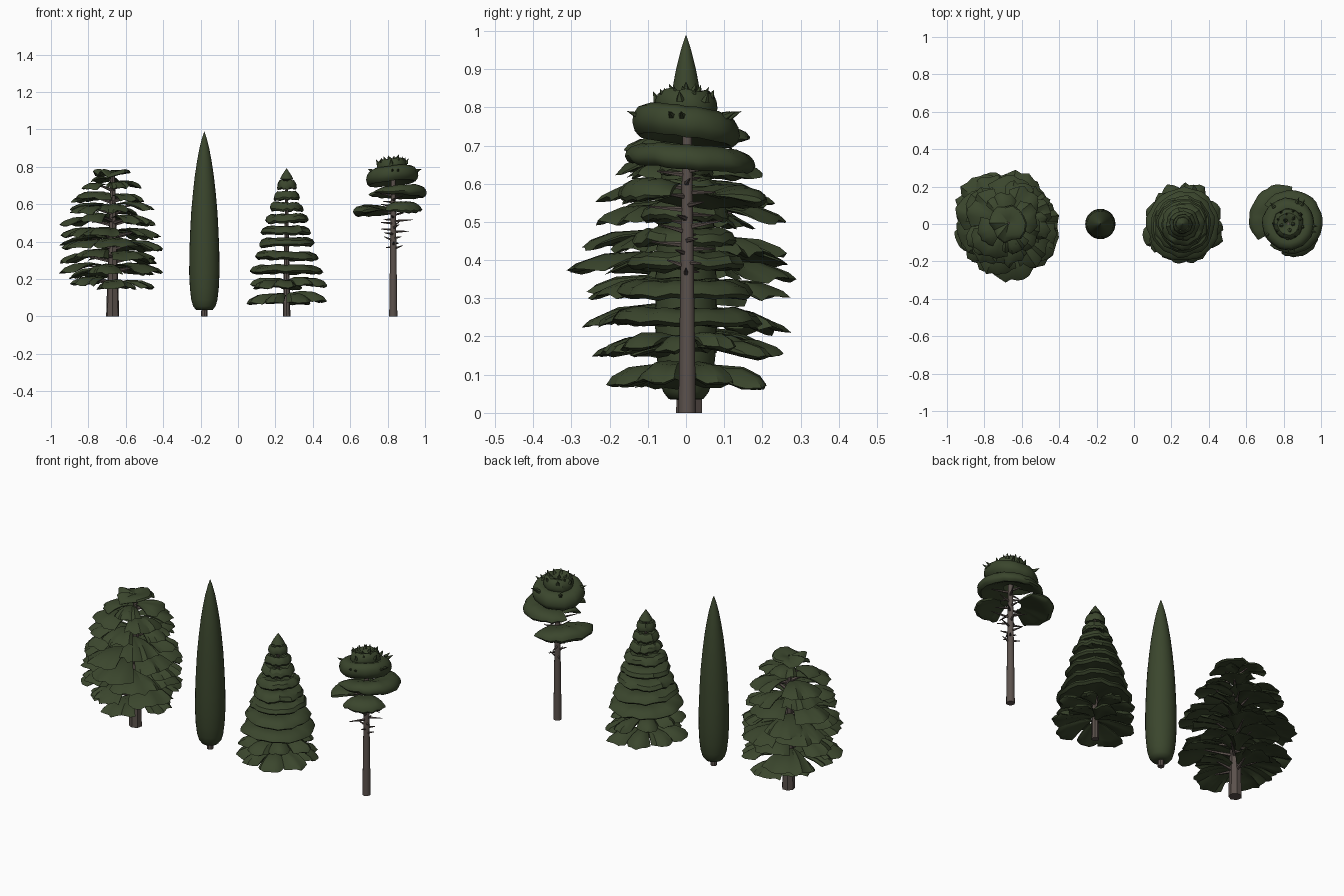
import bpy, bmesh, math, random
from mathutils import Vector, Matrix

if "Cube" in bpy.data.objects:
    bpy.data.objects.remove(bpy.data.objects["Cube"])

random.seed(4)


def material(name, col):
    m = bpy.data.materials.new(name)
    m.diffuse_color = (*col, 1)
    m.use_nodes = True
    m.node_tree.nodes["Principled BSDF"].inputs["Base Color"].default_value = m.diffuse_color
    return m


GREEN = material("needle green", (0.043, 0.061, 0.026))
BARK = material("bark brown", (0.105, 0.083, 0.073))


def finish(bm, name, mat, angle=38):
    bmesh.ops.recalc_face_normals(bm, faces=bm.faces)
    me = bpy.data.meshes.new(name)
    bm.to_mesh(me)
    bm.free()
    me.materials.append(mat)
    ob = bpy.data.objects.new(name, me)
    bpy.context.collection.objects.link(ob)
    bpy.ops.object.select_all(action='DESELECT')
    ob.select_set(True)
    bpy.context.view_layer.objects.active = ob
    bpy.ops.object.shade_smooth_by_angle(angle=math.radians(angle))
    return ob


def cone(bm, p, q, r1, r2, sides=7):
    p, q = Vector(p), Vector(q)
    d = q - p
    rot = d.to_track_quat('Z', 'Y').to_matrix().to_4x4()
    bmesh.ops.create_cone(bm, cap_ends=True, segments=sides, radius1=r1, radius2=r2,
                          depth=d.length, matrix=Matrix.Translation((p + q) / 2) @ rot)


def lathe(bm, x, y, profile, n):
    rings = [[bm.verts.new((x + r * math.cos(2 * math.pi * i / n),
                            y + r * math.sin(2 * math.pi * i / n), z)) for i in range(n)]
             for r, z in profile]
    for a, b in zip(rings, rings[1:]):
        for i in range(n):
            bm.faces.new((a[i], a[(i + 1) % n], b[(i + 1) % n], b[i]))
    bm.faces.new(rings[0])
    bm.faces.new(rings[-1])


# bough cross-sections: (fraction of radius, side of the sheet)
LENS = [(0, 0), (.35, .6), (.7, 1), (.92, .7), (1, 0), (.92, -.6), (.7, -.8), (.35, -.5)]
PUFF = [(0, .1), (.45, .8), (.7, 1), (.88, .8), (.97, .4), (1, -.1), (.96, -.55), (.86, -.9),
        (.7, -.8), (.4, -.3)]


def bough(bm, c, start, span, r_in, r_out, thick, droop, n, jag=0.0, point=0.0, rise=0.0,
          tilt=(0, 0), section=LENS):
    """Sweep the section through an arc; a 360 degree arc closes to a ring."""
    full = span >= 360
    rings = []
    for i in range(n if full else n + 1):
        u = i / n
        a = math.radians(start + span * u)
        env = 1 if full else 0.25 + 0.75 * math.sin(math.pi * u) ** 0.6
        shape = 1 if full else 1 - point * (1 - math.sin(math.pi * u))
        r = r_out * shape * (1 + random.uniform(-jag, jag))
        dz = random.uniform(-jag, jag) * 0.15
        ring = []
        for t, s in section:
            rr = r_in + (r - r_in) * t
            x, y = rr * math.cos(a), rr * math.sin(a)
            z = rise * t - droop * t * t + s * thick * env / 2 + dz * t
            ring.append(bm.verts.new((c[0] + x, c[1] + y, c[2] + z + tilt[0] * x + tilt[1] * y)))
        rings.append(ring)
    m = len(section)
    for a, b in zip(rings, rings[1:] + ([rings[0]] if full else [])):
        for j in range(m):
            bm.faces.new((a[j], a[(j + 1) % m], b[(j + 1) % m], b[j]))
    if not full:
        bm.faces.new(rings[0])
        bm.faces.new(rings[-1])


# --- Cedar: flat tiers of wide separate boughs, domed outline ---
CX = -0.67
bm = bmesh.new()
wood = bmesh.new()
cone(wood, (CX, 0.01, 0), (CX, 0.01, 0.76), 0.036, 0.012, 7)
tiers = [(.20, .25, 5), (.265, .305, 5), (.33, .275, 5), (.40, .305, 5), (.465, .285, 5),
         (.525, .27, 5), (.59, .25, 5), (.66, .215, 4), (.725, .17, 4)]
for k, (z, r, n) in enumerate(tiers):
    for i in range(n):
        a = 360 / n * i + k * 47 + random.uniform(-8, 8)
        zz = z + random.uniform(-.025, .025)
        rr = r * random.uniform(.88, 1.03)
        span = 300 / n * random.uniform(.8, 1.15)
        bough(bm, (CX - .015, 0.005, zz), a - span / 2, span, .025, rr, .026,
              .085 * r / .3, 9, jag=.06, point=.14, rise=.05 * r / .3)
        ca, sa = math.cos(math.radians(a)), math.sin(math.radians(a))
        cone(wood, (CX, .01, zz - .03), (CX + ca * rr * .55, sa * rr * .55, zz), .011, .003, 5)
# flat cap on top
bough(bm, (CX, .005, .772), 0, 360, .004, .10, .022, .012, 14, jag=.12)
finish(bm, "cedar_boughs", GREEN, 32)
finish(wood, "cedar_trunk", BARK)

# --- Cypress: smooth slender column ---
bm = bmesh.new()
lathe(bm, -0.18, 0, [(.02, .034), (.045, .036), (.06, .055), (.07, .09), (.077, .15), (.081, .23),
                     (.080, .34), (.076, .45), (.070, .56), (.061, .66), (.051, .75),
                     (.039, .83), (.026, .90), (.012, .955), (.001, .988)], 28)
finish(bm, "cypress_crown", GREEN, 60)
bm = bmesh.new()
cone(bm, (-0.18, 0, 0), (-0.18, 0, .06), .018, .015, 8)
finish(bm, "cypress_trunk", BARK)

# --- Spruce: stacked disc tiers, the low ones split into boughs ---
SX = 0.26
bm = bmesh.new()
for k, (z, r) in enumerate([(.115, .215), (.185, .20), (.255, .195), (.328, .175), (.40, .15), (.463, .135),
                            (.527, .115), (.59, .088), (.65, .07), (.708, .052)]):
    if k < 2:
        n = 8
        for i in range(n):
            span = 360 / n * random.uniform(.8, 1.05)
            bough(bm, (SX, 0, z + random.uniform(-.012, .012)), 360 / n * i + k * 17, span, .015,
                  r * random.uniform(.92, 1.1), .045, .055 - k * .015, 6, jag=.05, point=.2, rise=.015)
    else:
        bough(bm, (SX, 0, z), k * 23, 360, .008, r, .048, .03, 26, jag=.05, rise=.015,
              tilt=(random.uniform(-.03, .03), random.uniform(-.03, .03)))
lathe(bm, SX, 0, [(.012, .725), (.036, .735), (.024, .757), (.001, .792)], 12)
finish(bm, "spruce_boughs", GREEN, 35)
bm = bmesh.new()
cone(bm, (SX, 0, 0), (SX, 0, .75), .02, .006, 8)
finish(bm, "spruce_trunk", BARK)

# --- Pine: bare trunk, dead twigs, tilted puffy rings at the top ---
PX = 0.83
bm = bmesh.new()
cone(bm, (PX, 0.003, 0), (PX, 0.003, .82), .023, .011, 10)
for i in range(28):
    a = i * 2.4
    z = .36 + .32 * i / 28
    l = random.uniform(.06, .11) if z > .42 else .05
    cone(bm, (PX, 0, z), (PX + l * math.cos(a), l * math.sin(a), z + random.uniform(-.005, .025)),
         .008, .002, 5)
finish(bm, "pine_trunk", BARK)
bm = bmesh.new()
bough(bm, (PX, .01, .57), 85, 125, .05, .222, .065, .01, 16, jag=.03, point=.12, section=PUFF)
bough(bm, (PX, 0, .60), -105, 90, .05, .185, .055, .03, 12, jag=.03, point=.12, section=PUFF)
bough(bm, (PX, .01, .675), -130, 275, .04, .178, .065, .015, 28, jag=.02, point=.1,
      tilt=(.02, -.08), section=PUFF)
bough(bm, (PX - .005, 0, .757), 0, 360, .012, .14, .085, .01, 26, jag=.02, tilt=(.1, -.13), section=PUFF)
bough(bm, (PX - .005, 0, .815), 0, 360, .005, .082, .07, .015, 18, jag=.05, tilt=(.06, -.06), section=PUFF)
# needle tufts on the crown
for i in range(18):
    a = i * 2.4
    r = .08 * math.sqrt((i + 1) / 18)
    b = Vector((PX + r * math.cos(a), r * math.sin(a), .85 - r * .45))
    cone(bm, b, b + Vector((math.cos(a) * .012, math.sin(a) * .012, .026)), .012, 0, 5)
# needle tufts on the ring edges
for i in range(8):
    a = i * 1.3 - 1.6
    b = Vector((PX + .12 * math.cos(a), .12 * math.sin(a), .775))
    cone(bm, b, b + Vector((math.cos(a) * .035, math.sin(a) * .035, .015)), .012, 0, 5)
finish(bm, "pine_crown", GREEN, 40)
